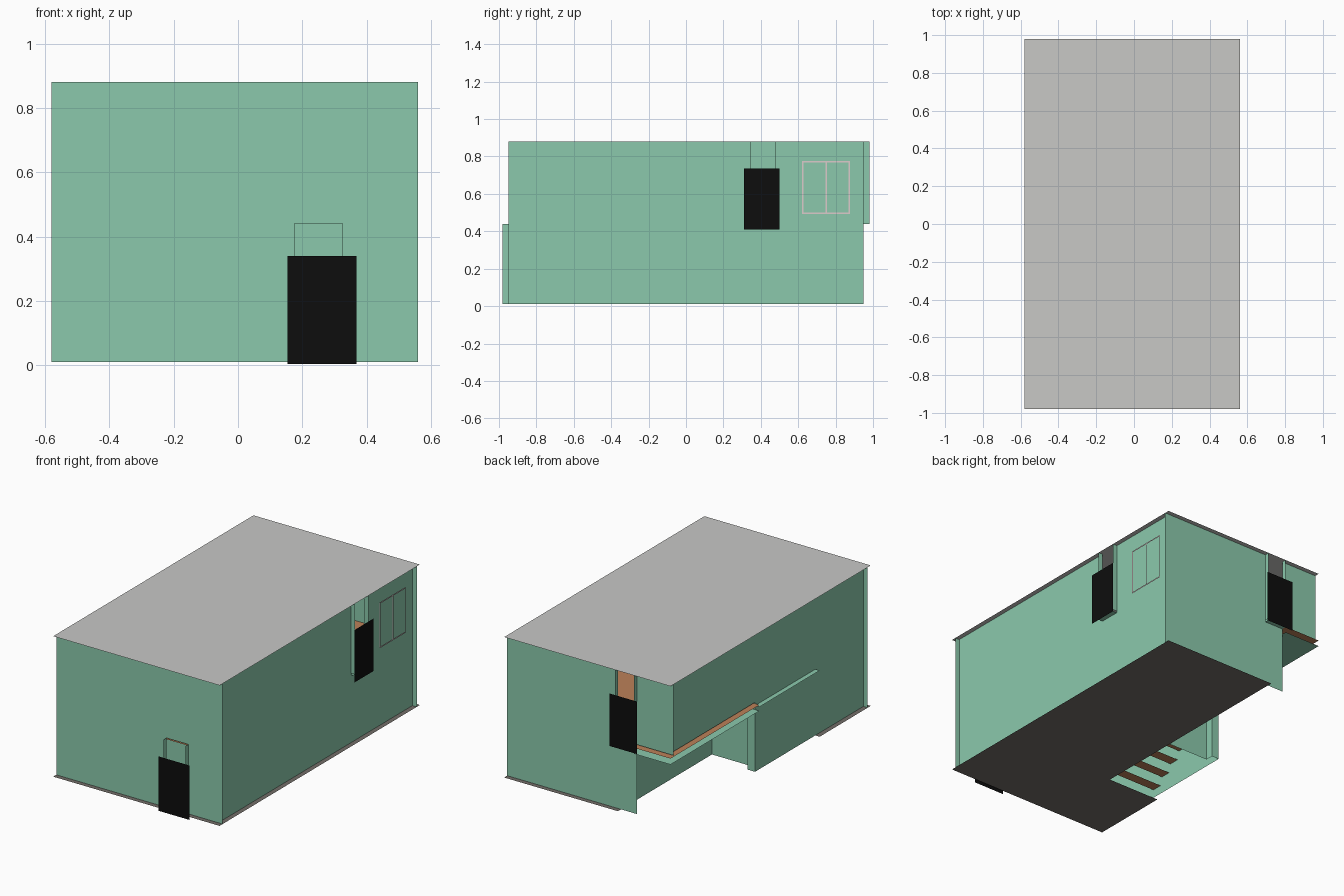
import bpy
import bmesh

cube = bpy.data.objects.get("Cube")
if cube:
    bpy.data.objects.remove(cube, do_unlink=True)


def material(name, r, g, b):
    m = bpy.data.materials.new(name)
    m.use_nodes = True
    m.diffuse_color = (r, g, b, 1)
    m.node_tree.nodes["Principled BSDF"].inputs["Base Color"].default_value = (r, g, b, 1)
    return m


GREEN = material("mint_green", .258, .584, .413)
ROOF = material("light_grey", .58, .58, .565)
FLOOR = material("dark_grey", .17, .155, .14)
WOOD = material("warm_wood", .5, .22, .1)
BLACK = material("black", .004, .004, .004)
PINK = material("pale_pink", .72, .6, .6)

# Which coordinates run along a sheet facing each axis
SPAN = {"x": (1, 2, 0), "y": (0, 2, 1), "z": (0, 1, 2)}


def sheet(name, axis, pos, us, vs, mat, holes=(), flip=False):
    """Thin flat panel split at us and vs, leaving out the cells in holes."""
    bm = bmesh.new()
    iu, iv, ip = SPAN[axis]
    grid = {}
    for i, u in enumerate(us):
        for j, v in enumerate(vs):
            co = [0, 0, 0]
            co[iu], co[iv], co[ip] = u, v, pos
            grid[i, j] = bm.verts.new(co)
    for i in range(len(us) - 1):
        for j in range(len(vs) - 1):
            if (i, j) not in holes:
                loop = [grid[i, j], grid[i + 1, j], grid[i + 1, j + 1], grid[i, j + 1]]
                bm.faces.new(loop[::-1] if flip else loop)
    bmesh.ops.delete(bm, geom=[v for v in bm.verts if not v.link_faces], context="VERTS")
    mesh = bpy.data.meshes.new(name)
    bm.to_mesh(mesh)
    bm.free()
    mesh.materials.append(mat)
    obj = bpy.data.objects.new(name, mesh)
    bpy.context.collection.objects.link(obj)
    return obj


# Overall outline, inset wall planes and storey heights
X0, X1, Y0, Y1 = -.58, .56, -.98, .98
WX0, WX1, WY0, WY1 = -.55, .53, -.95, .95
BASE, MID, TOP = .01, .44, .88
STAIR_X, STAIR_Y, LANDING_Y = -.22, -.48, .11
BACK_END = -.33
FRONT_DOOR = (.175, .325)
SIDE_DOOR = (.347, .477)
BACK_DOOR = (BACK_END, -.2)

# Roof and floors
sheet("roof", "z", TOP, (X0, X1), (Y0, Y1), ROOF)
sheet("ground_floor", "z", BASE, (X0, STAIR_X, X1), (Y0, STAIR_Y, Y1), FLOOR, {(0, 1)})
sheet("upper_floor", "z", .432, (WX0, STAIR_X, WX1), (WY0, STAIR_Y, LANDING_Y, WY1),
      WOOD, {(0, 1)})
sheet("upper_floor_side_edge", "z", .432, (X0, WX0), (LANDING_Y, Y1), WOOD)
sheet("upper_floor_back_edge", "z", .432, (WX0, BACK_END), (WY1, Y1), WOOD)
sheet("landing_soffit", "z", .395, (X0, STAIR_X), (LANDING_Y, WY1), GREEN)
sheet("soffit_back_edge", "z", .395, (X0, BACK_END), (WY1, Y1), GREEN)
sheet("stair_wall_ledge", "z", .42, (X0, WX0), (STAIR_Y, LANDING_Y), GREEN)

# Main outside walls with door openings
sheet("front_wall", "y", WY0, (X0, *FRONT_DOOR, X1), (BASE, MID, TOP), GREEN, {(1, 0)})
sheet("left_wall", "x", WX1, (WY0, *SIDE_DOOR, WY1), (BASE, MID, TOP), GREEN, {(1, 1)})
sheet("back_wall", "y", WY1, (X0, *BACK_DOOR, X1), (BASE, MID, TOP), GREEN,
      {(0, 0), (1, 1)}, True)
sheet("right_upper_wall", "x", WX0, (WY0, WY1), (MID, TOP), GREEN, flip=True)
sheet("right_lower_wall", "x", WX0, (WY0, STAIR_Y, LANDING_Y), (BASE, MID), GREEN, flip=True)

# Recess under the upper storey
sheet("recess_side_wall", "x", STAIR_X, (.06, WY1), (BASE, MID), GREEN, flip=True)
sheet("recess_end_wall", "y", .06, (-.5, STAIR_X), (BASE, MID), GREEN, flip=True)
sheet("stair_wall_end", "y", LANDING_Y, (WX0, -.5), (BASE, MID), GREEN, flip=True)
sheet("stair_wall_return", "x", -.5, (.06, LANDING_Y), (BASE, MID), GREEN)
sheet("ground_partition", "y", STAIR_Y, (STAIR_X, WX1), (BASE, MID), GREEN)

# Open stair treads
STEPS = 7
RUN = (.06 - STAIR_Y) / STEPS
for i in range(STEPS):
    y = STAIR_Y + i * RUN
    sheet(f"stair_tread_{i + 1}", "z", BASE + (i + 1) * .053,
          (WX0, STAIR_X), (y, y + RUN * .85), WOOD)

# Door jambs, sills and the doors standing just outside them
for side, axis, span, inner, outer, low, high, face, door in (
        ("front", "x", FRONT_DOOR, Y0, WY0, BASE, MID, -1, (.154, .368, .003, .34)),
        ("left", "y", SIDE_DOOR, WX1, X1, MID, TOP, .58, (.31, .5, .41, .735)),
        ("back", "x", BACK_DOOR, WY1, Y1, MID, TOP, 1, (-.365, -.175, .41, .735))):
    for n, at in enumerate(span):
        sheet(f"{side}_door_jamb_{n + 1}", axis, at, (inner, outer), (low, high), GREEN,
              flip=n == 1)
    u, v = ((span, (inner, outer)) if axis == "x" else ((inner, outer), span))
    if low == MID:
        sheet(f"{side}_door_sill", "z", .43, u, v, GREEN)
    sheet(f"{side}_door", "y" if axis == "x" else "x", face, door[:2], door[2:], BLACK,
          flip=side == "back")

# Window frame on the left wall
T = .008
sheet("window_frame", "x", WX1 + .006,
      (.62, .62 + T, .746, .746 + T, .876 - T, .876), (.492, .492 + T, .775 - T, .775),
      PINK, {(1, 1), (3, 1)})
